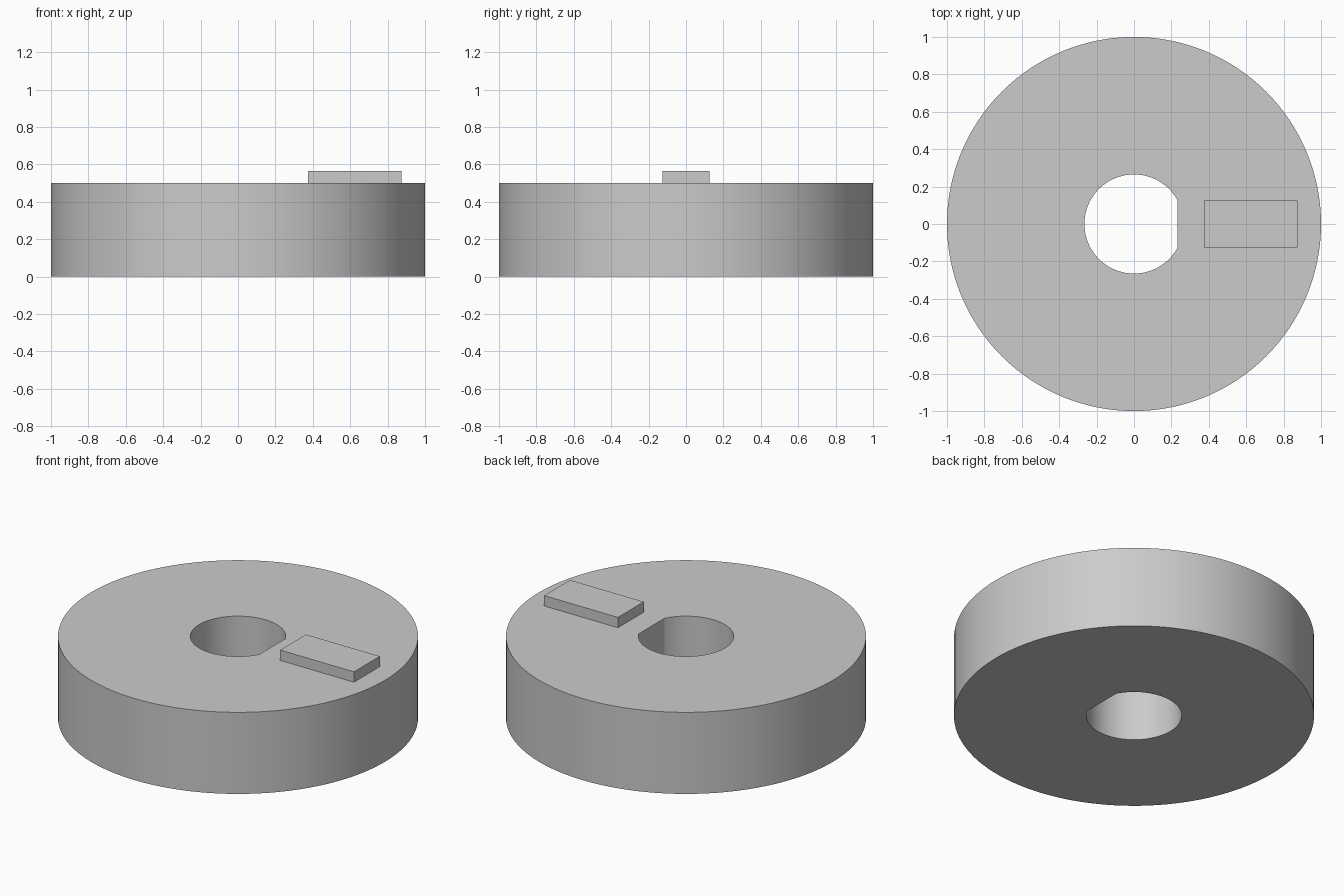
import bpy, bmesh, math

cube = bpy.data.objects.get("Cube")
if cube:
    bpy.data.objects.remove(cube, do_unlink=True)

SEGMENTS = 128
HEIGHT = 0.5
BORE = 0.265
STEP = 2 * math.pi / SEGMENTS
FLAT = BORE * math.cos(10 * STEP)  # the flat meets the bore on a vertex

grey = bpy.data.materials.new("plain grey")
grey.use_nodes = True
colour = (0.6, 0.6, 0.6, 1)
grey.diffuse_color = colour
grey.node_tree.nodes["Principled BSDF"].inputs["Base Color"].default_value = colour


def add_object(name, bm):
    bmesh.ops.recalc_face_normals(bm, faces=bm.faces)
    mesh = bpy.data.meshes.new(name)
    bm.to_mesh(mesh)
    bm.free()
    mesh.materials.append(grey)
    obj = bpy.data.objects.new(name, mesh)
    bpy.context.collection.objects.link(obj)
    return obj


def bore_radius(angle):
    c = math.cos(angle)
    return min(BORE, FLAT / c) if c > 0 else BORE


# Round body with a D-shaped through hole
bm = bmesh.new()
rings = []
for radius, z in ((lambda a: 1, 0), (lambda a: 1, HEIGHT),
                  (bore_radius, HEIGHT), (bore_radius, 0)):
    rings.append([bm.verts.new((radius(i * STEP) * math.cos(i * STEP),
                                radius(i * STEP) * math.sin(i * STEP), z))
                  for i in range(SEGMENTS)])
for k, ring in enumerate(rings):
    following = rings[(k + 1) % len(rings)]
    for i in range(SEGMENTS):
        j = (i + 1) % SEGMENTS
        bm.faces.new((ring[i], ring[j], following[j], following[i]))
body = add_object("round_body", bm)
bpy.ops.object.select_all(action="DESELECT")
body.select_set(True)
bpy.context.view_layer.objects.active = body
bpy.ops.object.shade_smooth_by_angle(angle=math.radians(20))

# Raised rectangular key on the top face
bm = bmesh.new()
bmesh.ops.create_cube(bm, size=1)
bmesh.ops.scale(bm, vec=(0.5, 0.25, 0.0635), verts=bm.verts)
bmesh.ops.translate(bm, vec=(0.624, 0, HEIGHT + 0.0317), verts=bm.verts)
add_object("raised_key", bm)
